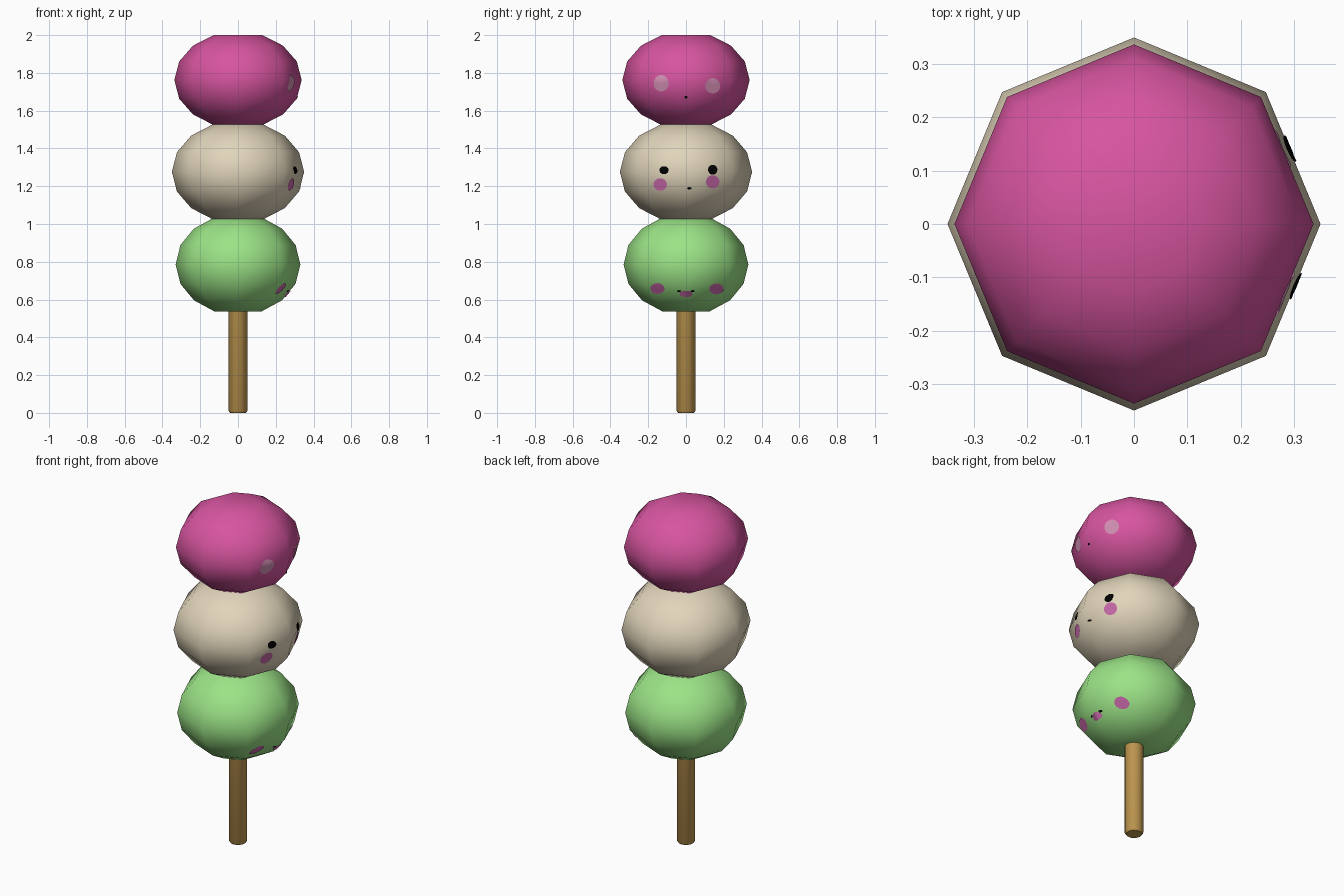
import bpy, bmesh, math
from mathutils import Vector
from mathutils.bvhtree import BVHTree

if "Cube" in bpy.data.objects:
    bpy.data.objects.remove(bpy.data.objects["Cube"])


def material(name, rgb):
    m = bpy.data.materials.new(name)
    m.diffuse_color = (*rgb, 1)
    m.use_nodes = True
    m.node_tree.nodes["Principled BSDF"].inputs["Base Color"].default_value = m.diffuse_color
    return m


PINK = material("pink", (0.68, 0.09, 0.35))
CREAM = material("cream", (0.75, 0.66, 0.49))
GREEN = material("green", (0.33, 0.77, 0.24))
WOOD = material("wood", (0.52, 0.31, 0.08))
BLUSH = material("blush", (0.58, 0.14, 0.40))
PALE = material("pale_blush", (0.66, 0.28, 0.46))
BLACK = material("black", (0.0, 0.0, 0.0))


def add_object(name, bm, mat, smooth=True):
    bmesh.ops.recalc_face_normals(bm, faces=bm.faces)
    me = bpy.data.meshes.new(name)
    bm.to_mesh(me)
    me.materials.append(mat)
    for p in me.polygons:
        p.use_smooth = smooth
    ob = bpy.data.objects.new(name, me)
    bpy.context.collection.objects.link(ob)
    return ob


def lathe(profile, sides):
    """Closed turned solid from (radius, z) points."""
    bm = bmesh.new()
    rings = [[bm.verts.new((r * math.cos(2 * math.pi * i / sides),
                            r * math.sin(2 * math.pi * i / sides), z))
              for i in range(sides)] for r, z in profile]
    for a, b in zip(rings, rings[1:]):
        for i in range(sides):
            j = (i + 1) % sides
            bm.faces.new((a[i], a[j], b[j], b[i]))
    bm.faces.new(rings[0][::-1])
    bm.faces.new(rings[-1])
    return bm


def ball(name, radius, bottom, top, mat):
    """Eight-sided dumpling with flattened poles; returns its surface tree."""
    mid, half = (top + bottom) / 2, (top - bottom) / 2
    k = half / math.cos(math.pi / 8)
    prof = [(radius * math.sin(t), mid - k * math.cos(t))
            for t in (math.pi * i / 8 for i in range(1, 8))]
    bm = lathe(prof, 8)
    add_object(name, bm, mat)
    return BVHTree.FromBMesh(bm)


def patch(name, tree, y, z, ry, rz, mat, n=16):
    """Thin oval laid on the +x side of a dumpling."""
    bm = bmesh.new()

    def point(u, v):
        hit, normal, _, _ = tree.ray_cast(Vector((2, y + u, z + v)), Vector((-1, 0, 0)))
        return bm.verts.new(hit + normal * 0.004)

    rings = [[point(s * ry * math.cos(2 * math.pi * i / n),
                    s * rz * math.sin(2 * math.pi * i / n)) for i in range(n)]
             for s in (0.5, 1.0)]
    centre = point(0, 0)
    for i in range(n):
        j = (i + 1) % n
        bm.faces.new((centre, rings[0][i], rings[0][j]))
        bm.faces.new((rings[0][i], rings[1][i], rings[1][j], rings[0][j]))
    ob = add_object(name, bm, mat)
    if sum(p.normal.x for p in ob.data.polygons) < 0:
        ob.data.flip_normals()


# Skewer
add_object("stick", lathe([(0.042, 0), (0.05, 0.01), (0.05, 1.6)], 16),
           WOOD)
bpy.context.view_layer.objects.active = bpy.data.objects["stick"]
bpy.data.objects["stick"].select_set(True)
bpy.ops.object.shade_smooth_by_angle(angle=math.radians(50))

# Dumplings
green = ball("green_dumpling", 0.33, 0.538, 1.034, GREEN)
cream = ball("cream_dumpling", 0.35, 1.025, 1.527, CREAM)
pink = ball("pink_dumpling", 0.337, 1.524, 2.0, PINK)

# Face on the pink dumpling
patch("pink_cheek_a", pink, -0.13, 1.745, 0.04, 0.043, PALE)
patch("pink_cheek_b", pink, 0.14, 1.732, 0.04, 0.04, PALE)
patch("pink_mouth", pink, 0.0, 1.672, 0.007, 0.006, BLACK)

# Face on the cream dumpling
patch("cream_eye_a", cream, -0.115, 1.285, 0.025, 0.02, BLACK)
patch("cream_eye_b", cream, 0.14, 1.287, 0.025, 0.025, BLACK)
patch("cream_cheek_a", cream, -0.135, 1.21, 0.036, 0.033, BLUSH)
patch("cream_cheek_b", cream, 0.14, 1.224, 0.036, 0.035, BLUSH)
patch("cream_mouth", cream, 0.016, 1.19, 0.012, 0.006, BLACK)

# Face on the green dumpling
patch("green_cheek_a", green, -0.15, 0.66, 0.038, 0.028, BLUSH)
patch("green_cheek_b", green, 0.16, 0.658, 0.038, 0.028, BLUSH)
patch("green_tongue", green, 0.0, 0.632, 0.033, 0.017, BLUSH)
for tag, y in (("a", -0.036), ("b", 0.034)):
    patch("green_mouth_" + tag, green, y, 0.647, 0.011, 0.005, BLACK)
